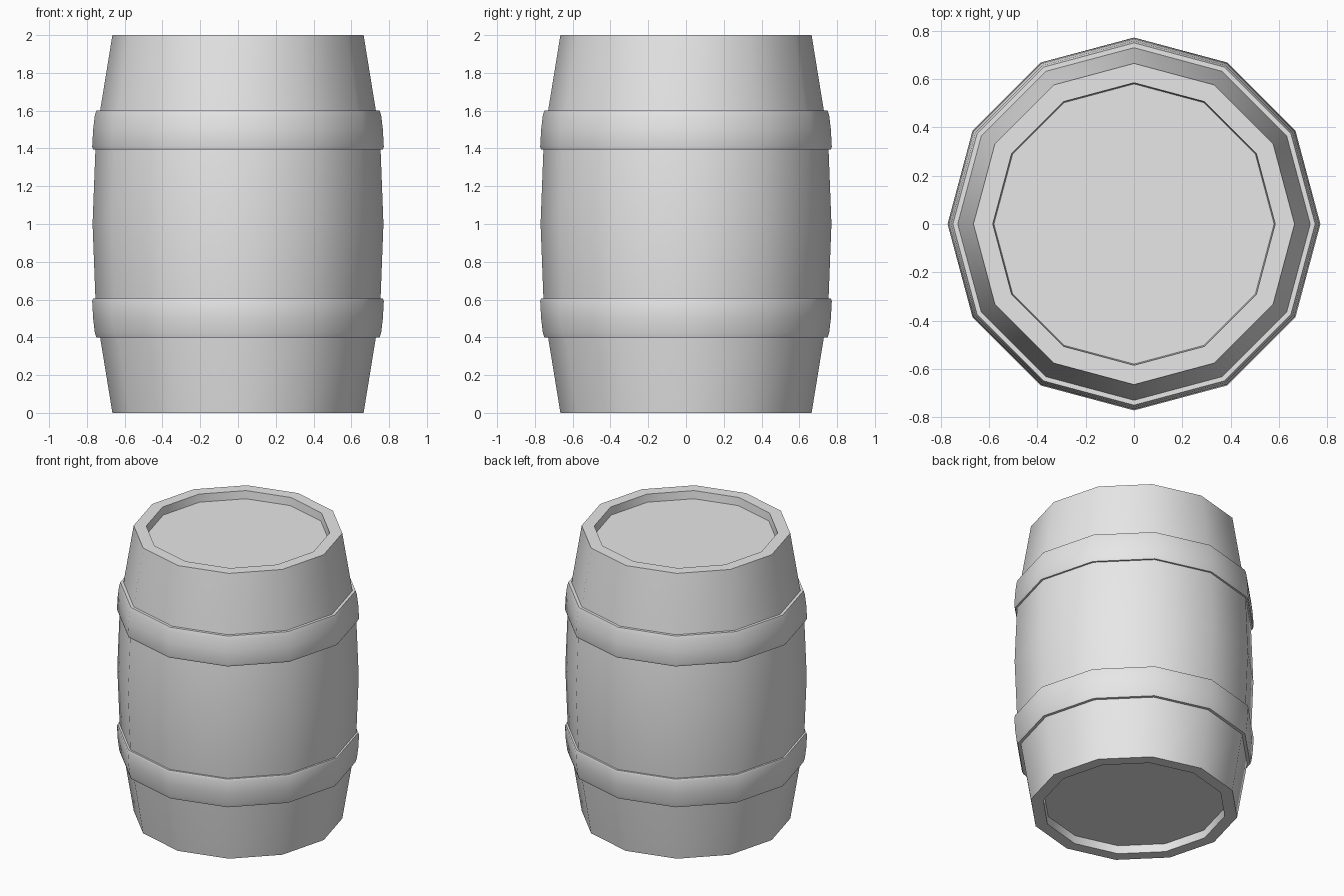
import bpy, bmesh, math

SIDES = 12
HEIGHT = 2.0

cube = bpy.data.objects.get("Cube")
if cube:
    bpy.data.objects.remove(cube, do_unlink=True)

grey = bpy.data.materials.new("plain_grey")
grey.use_nodes = True
grey.diffuse_color = (0.8, 0.8, 0.8, 1)
grey.node_tree.nodes["Principled BSDF"].inputs["Base Color"].default_value = (0.8, 0.8, 0.8, 1)


def lathe(name, profile, closed):
    """Spin (radius, z) points around z; an open profile is capped at both ends."""
    bm = bmesh.new()
    rings = []
    for r, z in profile:
        angles = [math.tau * k / SIDES for k in range(SIDES)]
        rings.append([bm.verts.new((r * math.cos(a), r * math.sin(a), z)) for a in angles])
    pairs = list(zip(rings, rings[1:]))
    if closed:
        pairs.append((rings[-1], rings[0]))
    else:
        bm.faces.new(rings[0])
        bm.faces.new(rings[-1])
    for a, b in pairs:
        for k in range(SIDES):
            n = (k + 1) % SIDES
            bm.faces.new((a[k], a[n], b[n], b[k]))
    bmesh.ops.recalc_face_normals(bm, faces=bm.faces)
    mesh = bpy.data.meshes.new(name)
    bm.to_mesh(mesh)
    bm.free()
    mesh.materials.append(grey)
    obj = bpy.data.objects.new(name, mesh)
    bpy.context.collection.objects.link(obj)
    bpy.ops.object.select_all(action='DESELECT')
    obj.select_set(True)
    bpy.context.view_layer.objects.active = obj
    bpy.ops.object.shade_smooth_by_angle(angle=math.radians(40))
    return obj


def flip(profile):
    return [(r, HEIGHT - z) for r, z in reversed(profile)]


# Barrel body: recessed end, rim and bulging staves, mirrored about mid height
lower = [(0.58, 0.055), (0.585, 0), (0.665, 0), (0.73, 0.4), (0.755, 0.61)]
lathe("barrel_body", lower + [(0.77, 1.0)] + flip(lower), closed=False)

# Hoops: rounded bands wider towards the belly
band = [(0.70, 1.6), (0.75, 1.6), (0.758, 1.575), (0.767, 1.5),
        (0.772, 1.41), (0.767, 1.395), (0.70, 1.395)]
lathe("upper_hoop", band, closed=True)
lathe("lower_hoop", flip(band), closed=True)
